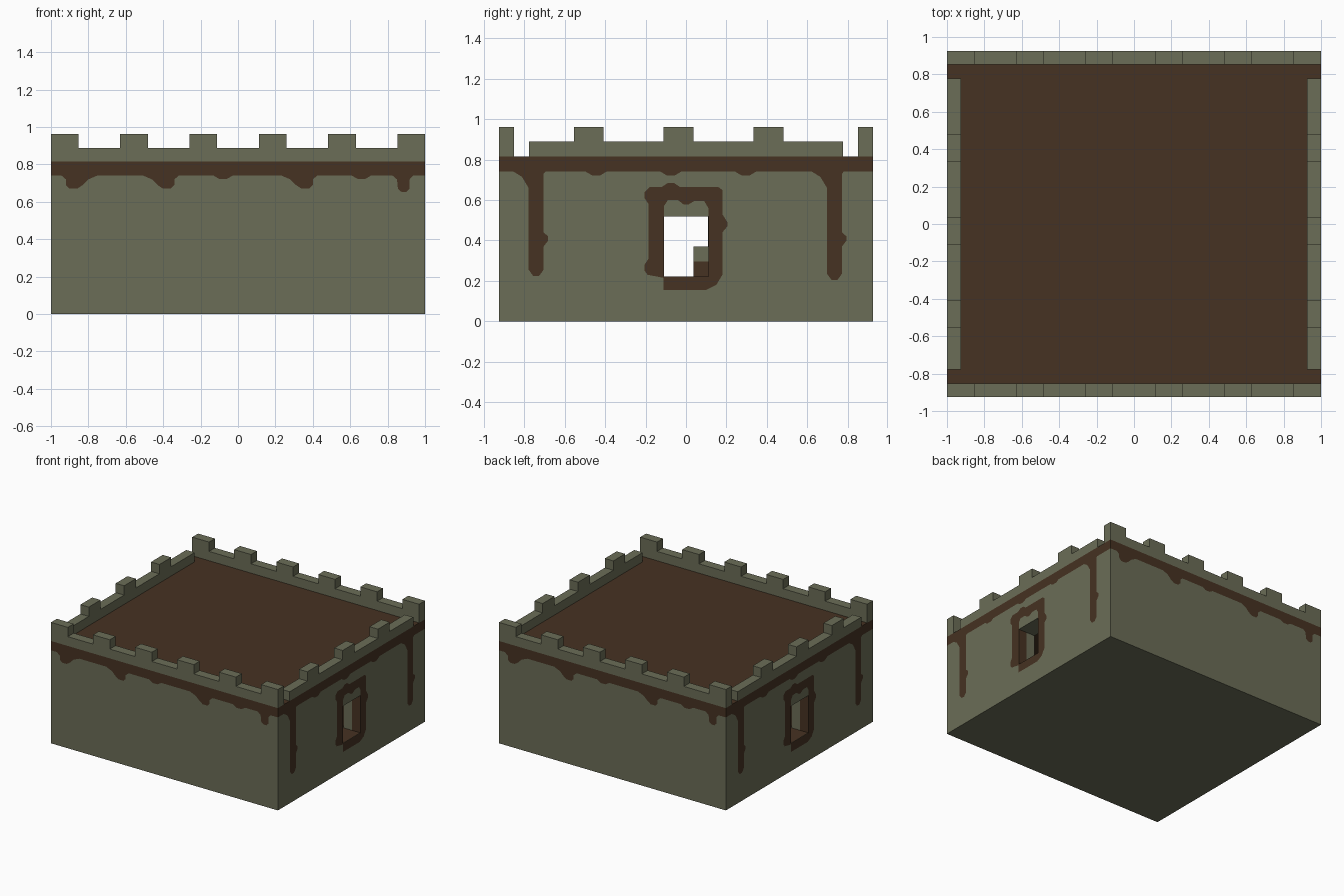
import bpy
import bmesh
from math import pi
from mathutils import Matrix, Vector

U = 2 / 27                      # one building block
HALF_X, HALF_Y = 13.5 * U, 12.5 * U
SILL, LINTEL, EAVE, DECK = 3 * U, 7 * U, 10 * U, 11 * U

if "Cube" in bpy.data.objects:
    bpy.data.objects.remove(bpy.data.objects["Cube"])


def make_material(name, colour):
    mat = bpy.data.materials.new(name)
    mat.use_nodes = True
    mat.diffuse_color = colour
    mat.node_tree.nodes["Principled BSDF"].inputs["Base Color"].default_value = colour
    return mat


STONE = make_material("mossy stone", (0.147, 0.153, 0.095, 1))
MUD = make_material("brown mud", (0.061, 0.032, 0.016, 1))


def add_object(name, bm, *materials):
    mesh = bpy.data.meshes.new(name)
    bm.to_mesh(mesh)
    bm.free()
    for mat in materials:
        mesh.materials.append(mat)
    obj = bpy.data.objects.new(name, mesh)
    bpy.context.collection.objects.link(obj)
    return obj


def box(name, low, high, *materials):
    low, high = Vector(low), Vector(high)
    bm = bmesh.new()
    bmesh.ops.create_cube(bm, size=1)
    bmesh.ops.scale(bm, vec=high - low, verts=bm.verts)
    bmesh.ops.translate(bm, vec=(low + high) / 2, verts=bm.verts)
    return add_object(name, bm, *materials)


def crenellated_wall(name, half, starts, distance, turn):
    """Low wall with two-block merlons, one block thick, standing on the deck."""
    low, high = DECK + U, DECK + 2 * U
    top = []
    for s in starts:
        a, b = s * U, (s + 2) * U
        top += [(a, low), (a, high), (b, high), (b, low)]
    outline = [(-half, DECK), (-half, low)] + top + [(half, low), (half, DECK)]
    # Merlons at the ends share their corner with the wall
    points = [p for i, p in enumerate(outline)
              if i == 0 or (Vector(p) - Vector(outline[i - 1])).length > 1e-5]
    points = [p for p in points if not (p[1] == low and abs(abs(p[0]) - half) < 1e-5)
              or abs(starts[0] * U + half) > 1e-5]
    bm = bmesh.new()
    face = bm.faces.new([bm.verts.new((u, -distance, z)) for u, z in points])
    extruded = bmesh.ops.extrude_face_region(bm, geom=[face])["geom"]
    bmesh.ops.translate(bm, vec=(0, U, 0),
                        verts=[g for g in extruded if isinstance(g, bmesh.types.BMVert)])
    bmesh.ops.recalc_face_normals(bm, faces=bm.faces)
    bm.transform(Matrix.Rotation(turn, 4, "Z"))
    return add_object(name, bm, STONE)


def painted_plate(name, loops, distance, turn):
    """Flat outline (with optional holes) lying just off a wall."""
    bm = bmesh.new()
    edges = []
    for loop in loops:
        verts = [bm.verts.new((u, -distance - 0.003, z)) for u, z in loop]
        edges += [bm.edges.new((v, verts[i - 1])) for i, v in enumerate(verts)]
    bmesh.ops.triangle_fill(bm, use_beauty=True, edges=edges, normal=(0, -1, 0))
    bm.normal_update()
    bmesh.ops.reverse_faces(bm, faces=[f for f in bm.faces if f.normal.y > 0])
    bm.transform(Matrix.Rotation(turn, 4, "Z"))
    return add_object(name, bm, MUD)


# Hollow body with a window through each side wall
body = box("body", (-HALF_X, -HALF_Y, 0), (HALF_X, HALF_Y, EAVE), STONE, MUD)
cutters = [
    box("room_cutter", (-HALF_X + 2 * U, -HALF_Y + 2 * U, SILL),
        (HALF_X - 2 * U, HALF_Y - 2 * U, DECK)),
    box("window_cutter", (-2, -1.5 * U, SILL), (2, 1.5 * U, LINTEL)),
]
for cutter in cutters:
    cutter.hide_render = True
    mod = body.modifiers.new("cut", "BOOLEAN")
    mod.operation, mod.solver, mod.object = "DIFFERENCE", "EXACT", cutter
    bpy.context.view_layer.objects.active = body
    bpy.ops.object.modifier_apply(modifier=mod.name)
for cutter in cutters:
    bpy.data.objects.remove(cutter)

# Muddy floor, sills and outer half of the window jambs
bm = bmesh.new()
bm.from_mesh(body.data)


def is_jamb(face):
    return abs(face.normal.y) > 0.9 and abs(face.calc_center_median().y) < 2 * U


for side in (-1, 1):
    jambs = [f for f in bm.faces if is_jamb(f)]
    geom = set(jambs)
    for f in jambs:
        geom.update(f.edges, f.verts)
    bmesh.ops.bisect_plane(bm, geom=list(geom), plane_no=(1, 0, 0),
                           plane_co=(side * (HALF_X - U), 0, 0))
for f in bm.faces:
    centre = f.calc_center_median()
    floor = f.normal.z > 0.9 and abs(centre.z - SILL) < 0.01
    f.material_index = int(floor or (is_jamb(f) and abs(centre.x) > HALF_X - U))
bm.to_mesh(body.data)
bm.free()

# Roof deck, its edge forms the band round the walls
box("roof_deck", (-HALF_X, -HALF_Y, EAVE), (HALF_X, HALF_Y, DECK), MUD)

# Step inside the room
box("step_base", (-U / 2, U / 2, SILL), (U / 2, 1.5 * U, SILL + U), MUD)
box("step_top", (-U / 2, U / 2, SILL + U), (U / 2, 1.5 * U, SILL + 2 * U), STONE)

# Battlements
front_starts = [-13.5 + 5 * i for i in range(6)]
crenellated_wall("front_battlement", HALF_X, front_starts, HALF_Y, 0)
crenellated_wall("back_battlement", HALF_X, front_starts, HALF_Y, pi)
crenellated_wall("left_battlement", 10.5 * U, [-7.5, -1.5, 4.5], HALF_X, pi / 2)
crenellated_wall("right_battlement", 10.5 * U, [-6.5, -0.5, 5.5], HALF_X, -pi / 2)

# Mud drips and window surrounds, repeated on opposite walls
TOP = EAVE + 0.005


def small_drip(u):
    return [(u - .06, TOP), (u - .02, .722), (u + .02, .722), (u + .06, TOP)]


def blob(u, flip=1):
    shape = [(-.12, TOP), (-.06, .72), (-.03, .69), (0, .67),
             (.04, .67), (.06, .69), (.06, .72), (.09, TOP)]
    return [(u + flip * a, z) for a, z in shape]


def long_drip(u, bottom):
    return [(u - .12, TOP), (u - .07, .715), (u - .037, .66), (u - .037, bottom + .03),
            (u - .015, bottom), (u + .015, bottom), (u + .037, bottom + .03),
            (u + .037, .37), (u + .06, .4), (u + .06, .42), (u + .037, .44),
            (u + .037, .73), (u + .05, TOP)]


narrow_drip = [(.82, TOP), (.85, .72), (.855, .67), (.875, .652),
               (.9, .652), (.918, .67), (.918, .72), (.94, TOP)]
front_drips = [blob(-.86, -1), blob(-.4), small_drip(-.08), blob(.34),
               small_drip(.66), narrow_drip]
side_drips = [long_drip(-.742, .225), small_drip(-.445), small_drip(-.075),
              small_drip(.295), long_drip(.735, .205)]
surround = [(-.111, .155), (.1, .155), (.15, .18), (.18, .23), (.18, .44), (.205, .47),
            (.205, .49), (.18, .53), (.18, .65), (.16, .665), (-.03, .665), (-.06, .685),
            (-.09, .685), (-.12, .665), (-.18, .665), (-.205, .64), (-.205, .61),
            (-.185, .58), (-.185, .31), (-.205, .28), (-.205, .25), (-.19, .23), (-.111, .215)]
opening = [(-.109, SILL), (.111, SILL), (.111, .56), (.09, .595), (.04, .595),
           (.01, .577), (-.01, .577), (-.04, .6), (-.09, .6), (-.109, .57)]

for wall, turn in (("front", 0), ("back", pi)):
    for i, drip in enumerate(front_drips):
        painted_plate(f"{wall}_drip_{i + 1}", [drip], HALF_Y, turn)
for wall, turn in (("left", pi / 2), ("right", -pi / 2)):
    for i, drip in enumerate(side_drips):
        painted_plate(f"{wall}_drip_{i + 1}", [drip], HALF_X, turn)
    painted_plate(f"{wall}_window_surround", [surround, opening], HALF_X, turn)
